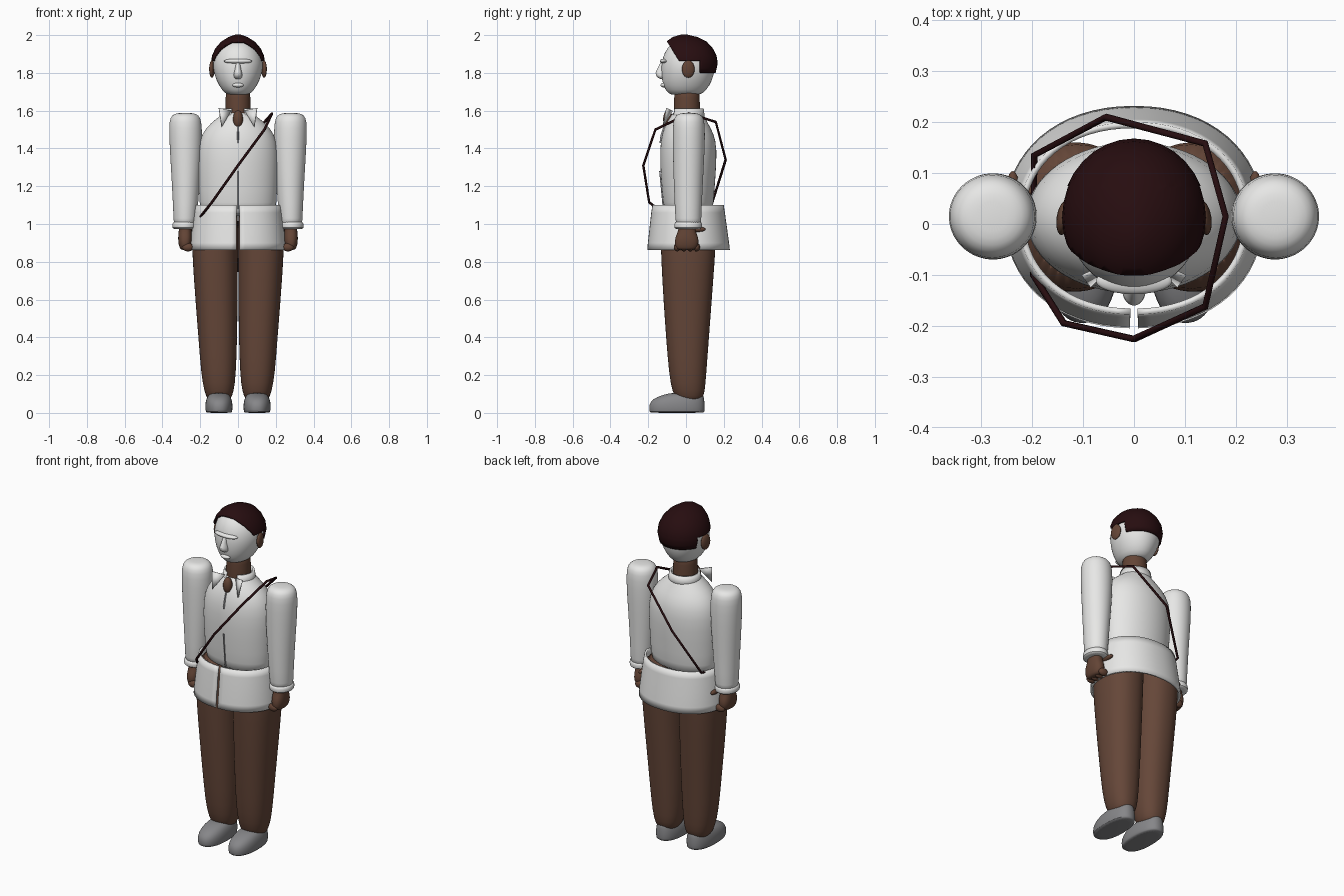
import bpy, bmesh, math
from mathutils import Vector

cube = bpy.data.objects.get("Cube")
if cube:
    bpy.data.objects.remove(cube, do_unlink=True)


def material(name, rgb):
    m = bpy.data.materials.new(name)
    m.use_nodes = True
    m.diffuse_color = (*rgb, 1)
    m.node_tree.nodes["Principled BSDF"].inputs["Base Color"].default_value = (*rgb, 1)
    return m


WHITE = material("white", (0.8, 0.8, 0.79))
SKIN = material("brown_skin", (0.125, 0.058, 0.036))
CLOTH = material("brown_cloth", (0.13, 0.062, 0.04))
DARK = material("dark_hair", (0.02, 0.004, 0.005))
GREY = material("shoe_grey", (0.24, 0.24, 0.25))
ZIP = material("zip_grey", (0.4, 0.4, 0.42))


def finish(name, bm, mat, subsurf=0, solid=0.0, angle=50):
    bmesh.ops.recalc_face_normals(bm, faces=bm.faces)
    me = bpy.data.meshes.new(name)
    bm.to_mesh(me)
    bm.free()
    ob = bpy.data.objects.new(name, me)
    bpy.context.collection.objects.link(ob)
    me.materials.append(mat)
    if solid:
        ob.modifiers.new("thickness", "SOLIDIFY").thickness = solid
    if subsurf:
        mod = ob.modifiers.new("smooth", "SUBSURF")
        mod.levels = mod.render_levels = subsurf
    bpy.ops.object.select_all(action="DESELECT")
    ob.select_set(True)
    bpy.context.view_layer.objects.active = ob
    bpy.ops.object.shade_smooth_by_angle(angle=math.radians(angle))
    return ob


def ring_point(a, ring, power, side):
    """Point on a rounded section: z, centre x, half width, front y, back y."""
    z, cx, rx, y0, y1 = ring
    c, s = math.cos(a), math.sin(a)
    px = math.copysign(abs(c) ** (2 / power), c)
    py = math.copysign(abs(s) ** (2 / power), s)
    return (side * (cx + rx * px), (y0 + y1) / 2 + (y1 - y0) / 2 * py, z)


def loft_mesh(rings, power=2, side=1, gap=0.0, seg=32, caps=True):
    """Skin stacked sections; a gap leaves the tube open at the front."""
    bm = bmesh.new()
    start, span = -math.pi / 2 + gap, 2 * math.pi - 2 * gap
    count = seg + 1 if gap else seg
    rows = [[bm.verts.new(ring_point(start + span * i / seg, r, power, side))
             for i in range(count)] for r in rings]
    for lo, hi in zip(rows, rows[1:]):
        for i in range(seg):
            j = (i + 1) % count
            bm.faces.new((lo[i], lo[j], hi[j], hi[i]))
    if caps and not gap:
        bm.faces.new(rows[0])
        bm.faces.new(rows[-1])
    return bm


def loft(name, mat, rings, power=2, side=1, subsurf=1):
    return finish(name, loft_mesh(rings, power, side), mat, subsurf)


def blob(name, mat, loc, size, tilt=0.0):
    bm = bmesh.new()
    bmesh.ops.create_uvsphere(bm, u_segments=24, v_segments=14, radius=1)
    bmesh.ops.scale(bm, vec=size, verts=bm.verts)
    ob = finish(name, bm, mat)
    ob.location = loc
    ob.rotation_euler.z = tilt
    return ob


def plate(name, mat, points, solid):
    bm = bmesh.new()
    bm.faces.new([bm.verts.new(p) for p in points])
    return finish(name, bm, mat, solid=solid)


# Head, face relief and neck
loft("head", WHITE, [
    (1.683, 0, .04, -.07, .06), (1.69, 0, .07, -.095, .09), (1.73, 0, .1, -.122, .125),
    (1.79, 0, .127, -.132, .15), (1.85, 0, .135, -.132, .155), (1.91, 0, .12, -.115, .14),
    (1.955, 0, .085, -.08, .105), (1.98, 0, .035, -.03, .05)])
loft("nose", WHITE, [
    (1.765, 0, .012, -.135, -.1), (1.78, 0, .025, -.157, -.1), (1.8, 0, .022, -.165, -.1),
    (1.83, 0, .013, -.146, -.1), (1.86, 0, .012, -.137, -.1)])
blob("brow", WHITE, (0, -.112, 1.862), (.075, .026, .014))
blob("lips", WHITE, (0, -.118, 1.735), (.03, .017, .012))
loft("neck", SKIN, [(1.5, 0, .068, -.065, .075), (1.52, 0, .068, -.065, .075),
                    (1.69, 0, .066, -.063, .073), (1.73, 0, .062, -.06, .07)])

# Hair cap, trimmed to a sloped front, a side line and a lower nape
bm = loft_mesh([
    (1.76, 0, .122, -.13, .15), (1.8, 0, .135, -.14, .157), (1.85, 0, .143, -.142, .168),
    (1.89, 0, .138, -.138, .162), (1.93, 0, .12, -.125, .142), (1.965, 0, .09, -.105, .11),
    (1.99, 0, .05, -.07, .06), (2.002, 0, .015, -.03, .01)])
bmesh.ops.subdivide_edges(bm, edges=bm.edges, cuts=1, use_grid_fill=True)
SLOPE = Vector((0, .1, .062)).normalized()
for co, no in [((0, -.035, 1.86), SLOPE), ((0, 0, 1.865), (0, 0, 1)),
               ((0, .075, 0), (0, 1, 0)), ((0, 0, 1.8), (0, 0, 1))]:
    bmesh.ops.bisect_plane(bm, geom=bm.verts[:] + bm.edges[:] + bm.faces[:],
                           plane_co=co, plane_no=no)
cut = []
for f in bm.faces:
    c = f.calc_center_median()
    behind = (c - Vector((0, -.035, 1.86))).dot(SLOPE) > 0
    if not ((behind and c.z > 1.865) or (c.y > .075 and c.z > 1.8)):
        cut.append(f)
bmesh.ops.delete(bm, geom=cut, context="FACES")
finish("hair", bm, DARK, solid=.01)

# Jacket body, open neck patch and front zip
loft("jacket_body", WHITE, [
    (1.04, 0, .2, -.115, .14), (1.1, 0, .203, -.12, .145), (1.25, 0, .212, -.135, .157),
    (1.4, 0, .216, -.14, .166), (1.48, 0, .192, -.127, .148), (1.535, 0, .145, -.105, .115),
    (1.575, 0, .09, -.08, .095), (1.6, 0, .065, -.06, .075)])
blob("throat_opening", SKIN, (0, -.096, 1.555), (.026, .025, .048))
loft("upper_zip", ZIP, [(1.43, 0, .005, -.14, -.1), (1.47, 0, .005, -.135, -.1),
                        (1.52, 0, .004, -.118, -.09)], subsurf=0)
loft("lower_zip", ZIP, [(1.08, 0, .004, -.123, -.1), (1.28, 0, .004, -.142, -.1)], subsurf=0)

# Flared jacket skirt, split at the front
skirt = [(.863, 0, .254, -.205, .232), (.9, 0, .252, -.202, .228), (.98, 0, .243, -.193, .217),
         (1.06, 0, .233, -.184, .206), (1.1, 0, .226, -.178, .2)]
finish("jacket_skirt", loft_mesh(skirt, 2.15, gap=.025, seg=64), WHITE, solid=.012)

# Standing collar, open at the front
finish("collar", loft_mesh([(1.555, 0, .094, -.085, .098), (1.58, 0, .09, -.075, .098),
                            (1.612, 0, .084, -.07, .093)], gap=.45), WHITE, solid=.01)

for side, word in ((1, "left"), (-1, "right")):
    blob(word + "_ear", SKIN, (side * .138, .012, 1.82), (.014, .034, .046), side * .15)
    plate(word + "_collar_point", WHITE,
          [(side * .035, -.075, 1.6), (side * .1, -.105, 1.615), (side * .085, -.125, 1.515)], .006)

    # Sleeve and cuff
    loft(word + "_sleeve", WHITE, [
        (.985, .28, .06, -.052, .078), (1.0, .28, .06, -.055, .08), (1.2, .276, .073, -.065, .088),
        (1.4, .276, .086, -.07, .1), (1.52, .278, .088, -.071, .101), (1.565, .279, .08, -.063, .093),
        (1.583, .279, .06, -.043, .073), (1.588, .279, .03, -.015, .045)], side=side)
    loft(word + "_cuff", WHITE, [
        (.973, .282, .055, -.05, .075), (.976, .282, .066, -.063, .085),
        (1.005, .282, .066, -.063, .085), (1.014, .281, .058, -.054, .079)], side=side)

    # Hand with folded fingers and a thumb
    loft(word + "_hand", SKIN, [
        (.862, .28, .02, -.04, .04), (.872, .28, .03, -.056, .06), (.91, .28, .038, -.062, .07),
        (.945, .28, .036, -.05, .058), (.965, .28, .033, -.04, .05), (1.0, .28, .033, -.04, .05)],
        power=2.4, side=side)
    for k in range(4):
        blob(f"{word}_finger_{k + 1}", SKIN, (side * .265, -.046 + .034 * k, .877), (.03, .018, .022))
    blob(word + "_thumb", SKIN, (side * .238, .06, .972), (.014, .044, .014))

    # Trouser leg
    loft(word + "_trouser_leg", CLOTH, [
        (.06, .1, .045, -.02, .06), (.07, .1, .06, -.05, .085), (.11, .1, .078, -.072, .1),
        (.2, .103, .092, -.09, .107), (.4, .107, .103, -.106, .122), (.6, .114, .112, -.12, .137),
        (.8, .12, .12, -.131, .152), (.9, .122, .122, -.134, .158), (1.02, .115, .115, -.134, .162),
        (1.09, .11, .108, -.13, .16)], power=2.25, side=side)

    # Shoe
    loft(word + "_shoe", GREY, [
        (0, .1, .064, -.188, .094), (.004, .101, .07, -.194, .098), (.03, .101, .073, -.197, .1),
        (.06, .101, .071, -.19, .098), (.085, .101, .062, -.155, .095),
        (.1, .101, .05, -.105, .088), (.106, .101, .03, -.075, .06)], power=2.3, side=side)

# Cross-body strap
path = [(0, -.226, 1.31), (.14, -.162, 1.5), (.18, .015, 1.585), (.14, .158, 1.54),
        (-.055, .21, 1.34), (-.196, .135, 1.1), (-.198, -.1, 1.04), (-.138, -.195, 1.115)]
curve = bpy.data.curves.new("strap", "CURVE")
curve.dimensions = "3D"
curve.bevel_depth = .007
curve.bevel_resolution = 1
line = curve.splines.new("POLY")
line.points.add(len(path) - 1)
for p, co in zip(line.points, path):
    p.co = (*co, 1)
line.use_cyclic_u = True
strap = bpy.data.objects.new("strap", curve)
bpy.context.collection.objects.link(strap)
curve.materials.append(DARK)
